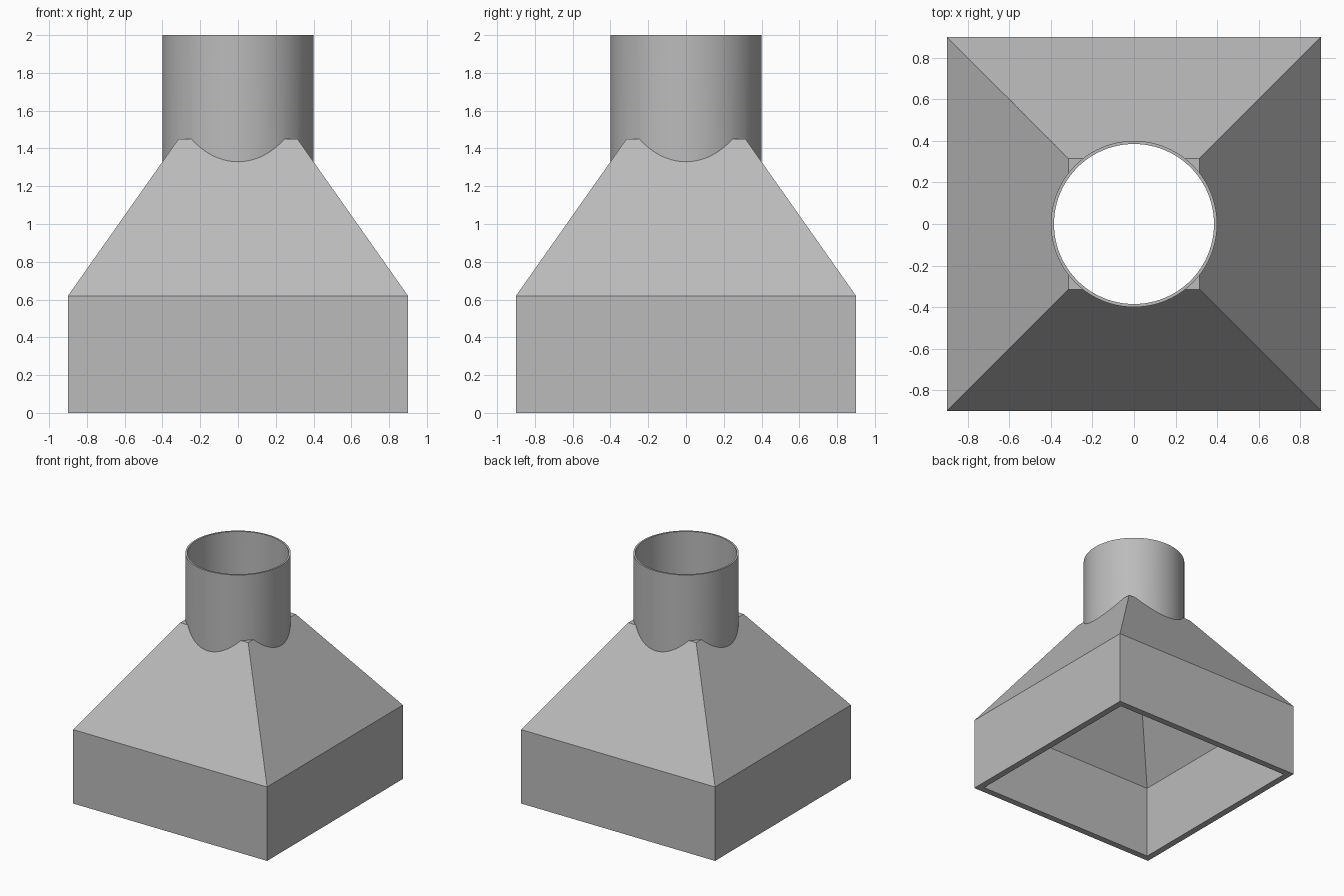
import bpy
import bmesh
import math

cube = bpy.data.objects.get("Cube")
if cube:
    bpy.data.objects.remove(cube, do_unlink=True)

# Plain grey sheet metal
grey = bpy.data.materials.new("grey_metal")
grey.use_nodes = True
colour = (0.5, 0.5, 0.5, 1)
grey.diffuse_color = colour
grey.node_tree.nodes["Principled BSDF"].inputs["Base Color"].default_value = colour

SHOULDER, NECK, TOP = 0.62, 1.45, 2.0
WALL = 0.055


def loft(name, rings, sides, turn=0.0):
    """Solid through stacked regular polygons given as (radius, z)."""
    bm = bmesh.new()
    loops = []
    for r, z in rings:
        angles = [turn + math.tau * i / sides for i in range(sides)]
        loops.append([bm.verts.new((r * math.cos(a), r * math.sin(a), z)) for a in angles])
    for low, high in zip(loops, loops[1:]):
        for i in range(sides):
            j = (i + 1) % sides
            bm.faces.new((low[i], low[j], high[j], high[i]))
    bm.faces.new(loops[0][::-1])
    bm.faces.new(loops[-1])
    mesh = bpy.data.meshes.new(name)
    bm.to_mesh(mesh)
    bm.free()
    mesh.materials.append(grey)
    obj = bpy.data.objects.new(name, mesh)
    bpy.context.collection.objects.link(obj)
    return obj


def square_loft(name, rings):
    """Loft of squares given as (half width, z)."""
    return loft(name, [(h * math.sqrt(2), z) for h, z in rings], 4, math.pi / 4)


def combine(target, tool, operation):
    """Apply a boolean and discard the tool."""
    tool.hide_render = True
    mod = target.modifiers.new(operation.lower(), "BOOLEAN")
    mod.object, mod.operation, mod.solver = tool, operation, "EXACT"
    bpy.context.view_layer.objects.active = target
    bpy.ops.object.modifier_apply(modifier=mod.name)
    bpy.data.objects.remove(tool, do_unlink=True)


# Square base tapering to the neck, joined to the round pipe
hood = square_loft("duct_hood", [(0.9, 0), (0.9, SHOULDER), (0.315, NECK)])
combine(hood, loft("pipe", [(0.4, 1.2), (0.4, TOP)], 96), "UNION")

# Hollow interior and pipe bore
cavity = square_loft("cavity", [(0.9 - WALL, -0.1), (0.9 - WALL, SHOULDER), (0.315 - WALL, NECK)])
combine(hood, cavity, "DIFFERENCE")
combine(hood, loft("bore", [(0.385, 1.1), (0.385, TOP + 0.1)], 96), "DIFFERENCE")

# Smooth pipe, crisp sheet edges
bpy.ops.object.select_all(action="DESELECT")
hood.select_set(True)
bpy.context.view_layer.objects.active = hood
bpy.ops.object.shade_smooth_by_angle(angle=math.radians(25))
